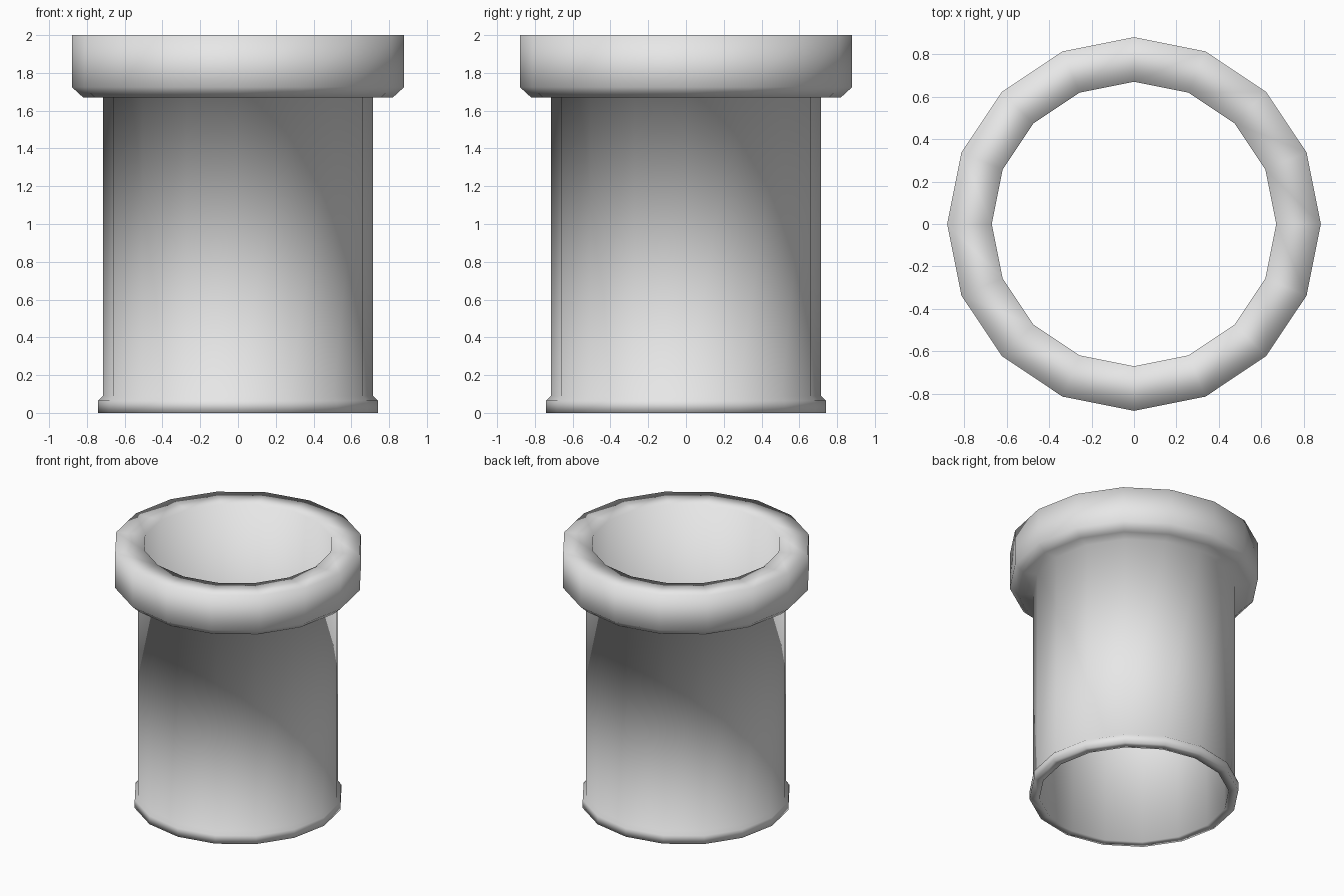
import bpy
import bmesh
import math

cube = bpy.data.objects.get("Cube")
if cube:
    bpy.data.objects.remove(cube, do_unlink=True)

SIDES = 16

# Light grey material
grey = bpy.data.materials.new("light grey")
grey.use_nodes = True
colour = (0.8, 0.8, 0.8, 1.0)
grey.diffuse_color = colour
grey.node_tree.nodes["Principled BSDF"].inputs["Base Color"].default_value = colour


def lathe(name, profile, material):
    """Spin a closed (radius, height) profile around the z axis."""
    bm = bmesh.new()
    rings = []
    for i in range(SIDES):
        a = math.tau * i / SIDES
        rings.append([bm.verts.new((r * math.cos(a), r * math.sin(a), z))
                      for r, z in profile])
    n = len(profile)
    for i in range(SIDES):
        here, after = rings[i], rings[(i + 1) % SIDES]
        for j in range(n):
            k = (j + 1) % n
            bm.faces.new((here[j], after[j], after[k], here[k])).smooth = True
    bmesh.ops.recalc_face_normals(bm, faces=bm.faces)
    mesh = bpy.data.meshes.new(name)
    bm.to_mesh(mesh)
    bm.free()
    mesh.materials.append(material)
    obj = bpy.data.objects.new(name, mesh)
    bpy.context.collection.objects.link(obj)
    return obj


# Open pipe: small foot lip, straight wall, wide chamfered collar, straight bore
lathe("pipe", [
    (0.74, 0.0), (0.74, 0.065), (0.715, 0.09),
    (0.715, 1.67), (0.82, 1.67), (0.88, 1.725),
    (0.88, 2.0), (0.67, 2.0), (0.67, 0.0),
], grey)
